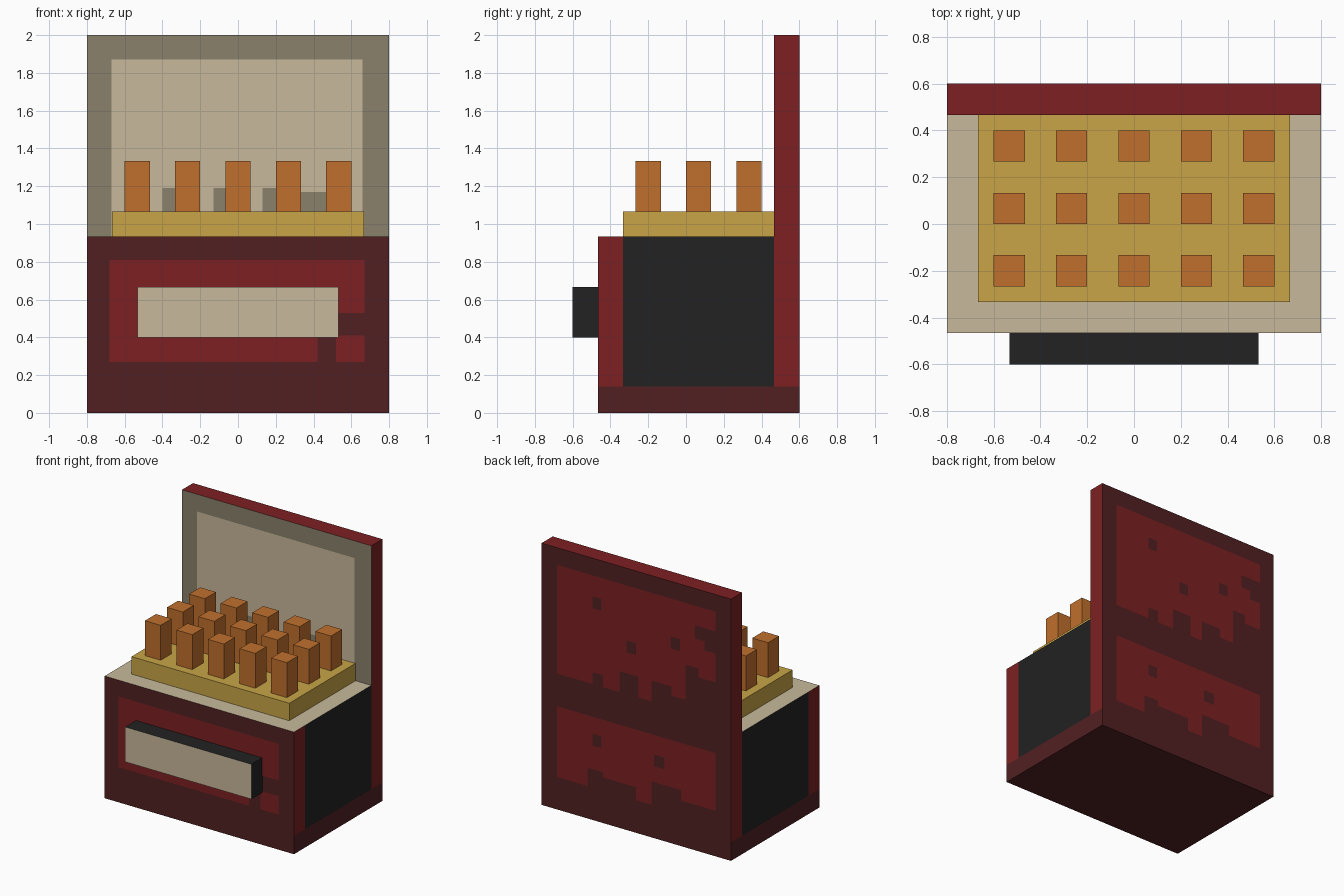
import bpy
import bmesh
from mathutils import Vector

default_cube = bpy.data.objects.get("Cube")
if default_cube:
    bpy.data.objects.remove(default_cube, do_unlink=True)


def to_linear(channel):
    value = channel / 255
    return value / 12.92 if value <= 0.04045 else ((value + 0.055) / 1.055) ** 2.4


def make_material(name, hex_code):
    colour = [to_linear(channel) for channel in bytes.fromhex(hex_code)] + [1.0]
    material = bpy.data.materials.new(name)
    material.use_nodes = True
    material.diffuse_color = colour
    shader = material.node_tree.nodes["Principled BSDF"]
    shader.inputs["Base Color"].default_value = colour
    shader.inputs["Roughness"].default_value = 0.9
    return material


palette = {
    "red": make_material("red", "7d2022"),
    "maroon": make_material("dark_maroon", "522022"),
    "cream": make_material("cream", "c8b99b"),
    "taupe": make_material("taupe", "8b816b"),
    "gold": make_material("gold", "c8a546"),
    "orange": make_material("orange", "c0702d"),
    "black": make_material("black", "222222"),
}
slots = list(palette)


def finish(name, bm):
    mesh = bpy.data.meshes.new(name)
    bm.to_mesh(mesh)
    bm.free()
    for material in palette.values():
        mesh.materials.append(material)
    obj = bpy.data.objects.new(name, mesh)
    bpy.context.collection.objects.link(obj)
    return obj


def box(name, low, high, rule, cuts=()):
    """Box sliced by (axis, position) cuts and coloured by rule(centre, normal)."""
    low, high = Vector(low), Vector(high)
    bm = bmesh.new()
    bmesh.ops.create_cube(bm, size=1)
    for vert in bm.verts:
        vert.co = (low + high) / 2 + vert.co * (high - low)
    for axis, position in cuts:
        normal = Vector.Fill(3, 0.0)
        normal[axis] = 1
        bmesh.ops.bisect_plane(bm, geom=bm.verts[:] + bm.edges[:] + bm.faces[:],
                               plane_co=normal * position, plane_no=normal)
    bm.normal_update()
    for face in bm.faces:
        face.material_index = slots.index(rule(face.calc_center_median(), face.normal))
    return finish(name, bm)


def painted_sheet(name, colour, y, faces_back, bounds, notches):
    """Flat painted area in the xz plane, with rectangular notches left out."""
    left, right, bottom, top = bounds
    xs = sorted({left, right, *(x for n in notches for x in n[:2] if left < x < right)})
    zs = sorted({bottom, top, *(z for n in notches for z in n[2:] if bottom < z < top)})
    bm = bmesh.new()
    for xa, xb in zip(xs, xs[1:]):
        for za, zb in zip(zs, zs[1:]):
            x, z = (xa + xb) / 2, (za + zb) / 2
            if any(n[0] < x < n[1] and n[2] < z < n[3] for n in notches):
                continue
            corners = [(xa, za), (xb, za), (xb, zb), (xa, zb)]
            if faces_back:
                corners.reverse()
            face = bm.faces.new([bm.verts.new((cx, y, cz)) for cx, cz in corners])
            face.material_index = slots.index(colour)
    bmesh.ops.remove_doubles(bm, verts=bm.verts[:], dist=0.0001)
    return finish(name, bm)


U = 2 / 15            # modelling unit: every part is a whole number of these
W = 6 * U             # half width
FRONT, BACK = -3.5 * U, 3.5 * U
RIM = 7 * U           # height of the case body
BASE = 0.14           # height of the dark base band
GAP = 0.003           # lift of painted sheets


# Case body: dark front, cream top, black sides with a red front corner
def body_rule(centre, normal):
    if normal.z > 0.5:
        return "cream"
    if abs(normal.x) < 0.5 or centre.z < BASE:
        return "maroon"
    return "red" if centre.y < FRONT + U else "black"


box("case_body", (-W, FRONT, 0), (W, BACK, RIM), body_rule,
    [(1, FRONT + U), (2, BASE)])


# Tall back panel: taupe inside, dark outside, red edges
def panel_rule(centre, normal):
    if normal.y < -0.5:
        return "taupe"
    if normal.y > 0.5 or centre.z < BASE:
        return "maroon"
    return "red"


box("back_panel", (-W, BACK, 0), (W, BACK + U, 2), panel_rule, [(2, BASE)])

# Front plaque
box("front_plaque", (-4 * U, FRONT - U, 3 * U), (4 * U, FRONT, 5 * U),
    lambda centre, normal: "cream" if normal.y < -0.5 else "black")

# Tray and its grid of pegs
box("tray", (-5 * U, FRONT + U, RIM), (5 * U, BACK, RIM + U), lambda c, n: "gold")
for row in range(3):
    for column in range(5):
        x = (column - 2) * 2 * U
        y = (row - 1) * 2 * U
        box(f"peg_{row}_{column}", (x - U / 2, y, RIM + U),
            (x + U / 2, y + U, RIM + 3 * U), lambda c, n: "orange")

# Worn red paint on the front
painted_sheet("front_paint", "red", FRONT - GAP, False, (-0.68, 0.67, 0.27, 0.81), [
    (0.53, 0.7, 0.41, 0.53),
    (0.42, 0.52, 0.2, 0.41),
])

# Cream lining inside the back panel
painted_sheet("panel_lining", "cream", BACK - GAP, False, (-0.67, 0.66, RIM, 1.87), [
    (-0.4, -0.2, 0.9, 1.19),
    (-0.13, 0, 0.9, 1.19),
    (0.13, 0.33, 0.9, 1.19),
    (0.33, 0.47, 0.9, 1.17),
])

# Worn red paint on the back, upper and lower patches
painted_sheet("upper_back_paint", "red", BACK + U + GAP, True, (-0.67, 0.67, 1.04, 1.87), [
    (0.28, 0.37, 1, 1.13),
    (-0.02, 0.14, 1, 1.2),
    (-0.3, -0.13, 1, 1.2),
    (-0.42, -0.3, 1, 1.13),
    (-0.53, -0.42, 1, 1.4),
    (-0.7, -0.53, 1, 1.33),
    (-0.7, -0.5, 1.62, 1.72),
    (-0.7, -0.58, 1.55, 1.62),
    (0.29, 0.37, 1.62, 1.71),
    (0, 0.08, 1.36, 1.45),
    (-0.37, -0.29, 1.49, 1.58),
])
painted_sheet("lower_back_paint", "red", BACK + U + GAP, True, (-0.67, 0.67, 0.25, 0.79), [
    (0.28, 0.41, 0.2, 0.39),
    (0, 0.28, 0.2, 0.35),
    (-0.38, -0.13, 0.2, 0.43),
    (-0.7, -0.38, 0.2, 0.35),
    (0.29, 0.37, 0.57, 0.66),
    (-0.24, -0.15, 0.55, 0.64),
])
